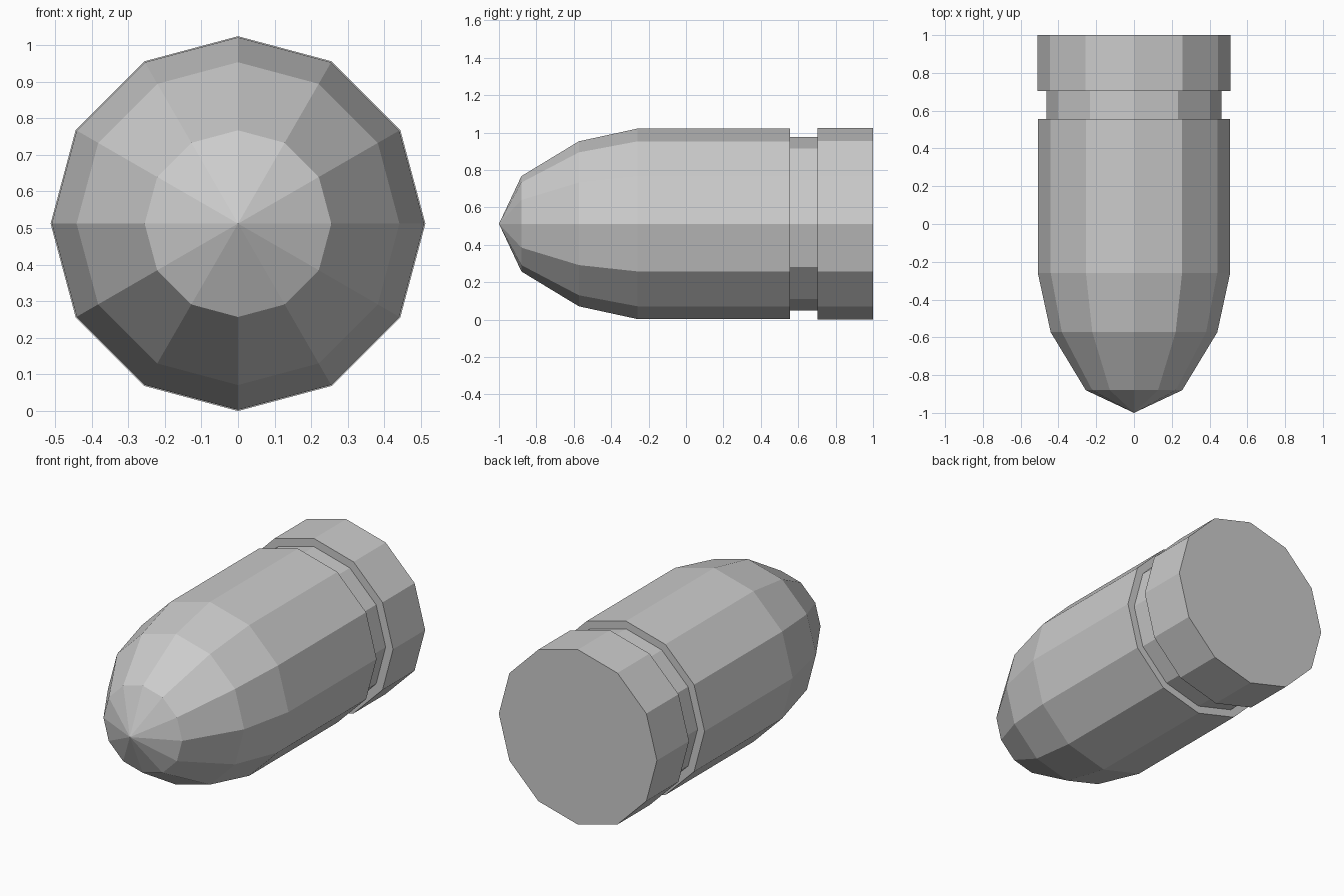
import bpy, bmesh, math

if "Cube" in bpy.data.objects:
    bpy.data.objects.remove(bpy.data.objects["Cube"])

SIDES = 12
CENTRE_Z = 0.512

# Profile along the y axis: (y, radius), from nose tip to rear face
PROFILE = [
    (-0.88, 0.255), (-0.573, 0.441), (-0.26, 0.509), (0.555, 0.509),  # nose and body
    (0.555, 0.464), (0.703, 0.464),                                   # groove
    (0.703, 0.512), (1.0, 0.512),                                     # rim
]


def ring(bm, y, r):
    steps = [2 * math.pi * i / SIDES for i in range(SIDES)]
    return [bm.verts.new((r * math.sin(a), y, CENTRE_Z + r * math.cos(a))) for a in steps]


bm = bmesh.new()
rings = [ring(bm, y, r) for y, r in PROFILE]

# Side walls
for a, b in zip(rings, rings[1:]):
    for i in range(SIDES):
        j = (i + 1) % SIDES
        bm.faces.new((a[i], a[j], b[j], b[i]))

# Pointed tip and flat rear face
tip = bm.verts.new((0, -1, CENTRE_Z))
for i in range(SIDES):
    bm.faces.new((tip, rings[0][(i + 1) % SIDES], rings[0][i]))
bm.faces.new(rings[-1])
bmesh.ops.recalc_face_normals(bm, faces=bm.faces)

mesh = bpy.data.meshes.new("bullet_body")
bm.to_mesh(mesh)
bm.free()
bpy.context.collection.objects.link(bpy.data.objects.new("bullet_body", mesh))
